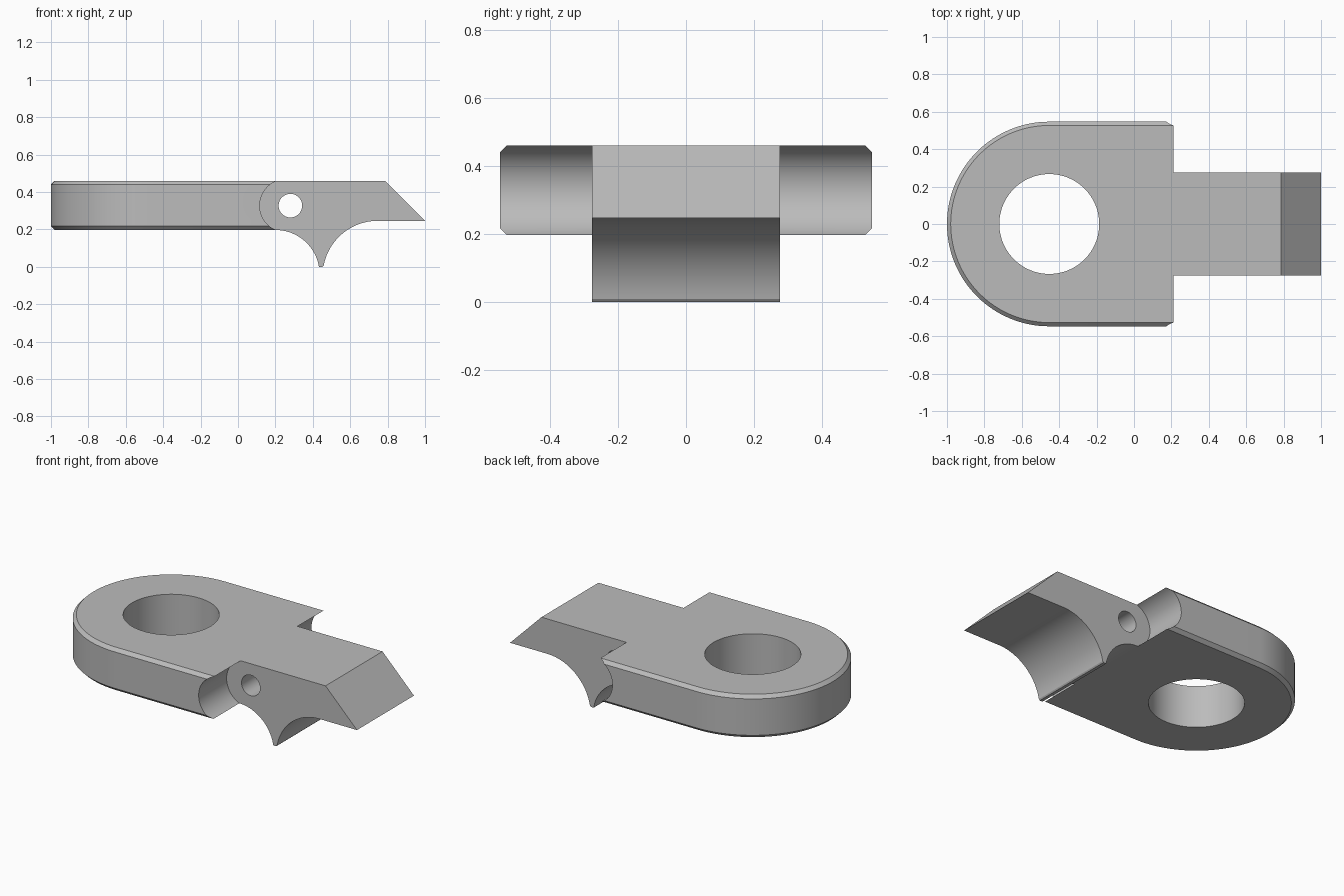
import bpy
import bmesh
from math import pi, sin, cos, atan2, radians
from mathutils import Vector

cube = bpy.data.objects.get("Cube")
if cube:
    bpy.data.objects.remove(cube, do_unlink=True)

BOTTOM, TOP, CHAMFER = 0.197, 0.46, 0.02
RING_X, RING_R, HOLE_R = -0.453, 0.547, 0.267
PIN_Z, TONGUE_Y = 0.327, 0.276

steel = bpy.data.materials.new("plain_grey")
steel.use_nodes = True
grey = (0.5, 0.5, 0.5, 1)
steel.diffuse_color = grey
steel.node_tree.nodes["Principled BSDF"].inputs["Base Color"].default_value = grey


def arc(cx, cy, r, start, end, steps):
    angles = [start + (end - start) * i / steps for i in range(steps + 1)]
    return [(cx + r * cos(a), cy + r * sin(a)) for a in angles]


def loft(name, loops):
    """Closed solid through loops that all have the same point count."""
    bm = bmesh.new()
    rings = [[bm.verts.new(p) for p in loop] for loop in loops]
    for a, b in zip(rings, rings[1:]):
        for i in range(len(a)):
            j = (i + 1) % len(a)
            bm.faces.new((a[i], a[j], b[j], b[i]))
    bm.faces.new(rings[0])
    bm.faces.new(rings[-1])
    bmesh.ops.recalc_face_normals(bm, faces=bm.faces)
    mesh = bpy.data.meshes.new(name)
    bm.to_mesh(mesh)
    bm.free()
    mesh.materials.append(steel)
    obj = bpy.data.objects.new(name, mesh)
    bpy.context.collection.objects.link(obj)
    return obj


def side_prism(name, profile, y0, y1):
    return loft(name, [[(x, y, z) for x, z in profile] for y in (y0, y1)])


def circle(cx, cy, r):
    return arc(cx, cy, r, 0, 2 * pi, 96)[:-1]


def combine(target, tool, operation):
    """Apply a boolean and discard the helper."""
    mod = target.modifiers.new(operation, "BOOLEAN")
    mod.operation, mod.solver, mod.object = operation, "EXACT", tool
    tool.hide_render = True
    bpy.ops.object.select_all(action="DESELECT")
    bpy.context.view_layer.objects.active = target
    target.select_set(True)
    bpy.ops.object.modifier_apply(modifier=mod.name)
    bpy.data.objects.remove(tool, do_unlink=True)


# Round-ended plate with chamfered rim
def plate_loop(r, z):
    outline = arc(RING_X, 0, r, pi / 2, 3 * pi / 2, 64) + [(0.25, -r), (0.25, r)]
    return [(x, y, z) for x, y in outline]


body = loft("ring_plate_with_tongue", [
    plate_loop(RING_R - CHAMFER, BOTTOM), plate_loop(RING_R, BOTTOM + CHAMFER),
    plate_loop(RING_R, TOP - CHAMFER), plate_loop(RING_R - CHAMFER, TOP)])

# Hollow shoulders on both sides of the tongue
for side in (-1, 1):
    cutter = side_prism("shoulder_cutter", circle(0.257, PIN_Z, 0.141),
                        side * TONGUE_Y, side * 0.7)
    combine(body, cutter, "DIFFERENCE")

# Tongue: flat top, bevelled nose, two hollow curves meeting in a lower spur
def hollow(cx, cz, r, x_end, z_end, top_first):
    tip = atan2(z_end - cz, x_end - cx)
    a, b = (pi / 2, tip) if top_first else (tip, pi / 2)
    return arc(cx, cz, r, a, b, 32)


profile = [(0.0, TOP), (0.0, BOTTOM)]
profile += hollow(0.2, BOTTOM - 0.236, 0.236, 0.433, 0.0, True)
profile += [(0.438, 0.0), (0.452, 0.0)]
profile += hollow(0.747, -0.048, 0.294, 0.457, 0.008, False)
profile += [(1.0, 0.246), (0.787, TOP)]
combine(body, side_prism("tongue", profile, -TONGUE_Y, TONGUE_Y), "UNION")

# Large ring hole and cross pin hole
ring_cutter = loft("ring_cutter", [[(x, y, z) for x, y in circle(RING_X, 0, HOLE_R)]
                                   for z in (0.0, 0.7)])
combine(body, ring_cutter, "DIFFERENCE")
combine(body, side_prism("pin_cutter", circle(0.28, PIN_Z, 0.063), -0.7, 0.7), "DIFFERENCE")

bpy.ops.object.shade_smooth_by_angle(angle=radians(25))
